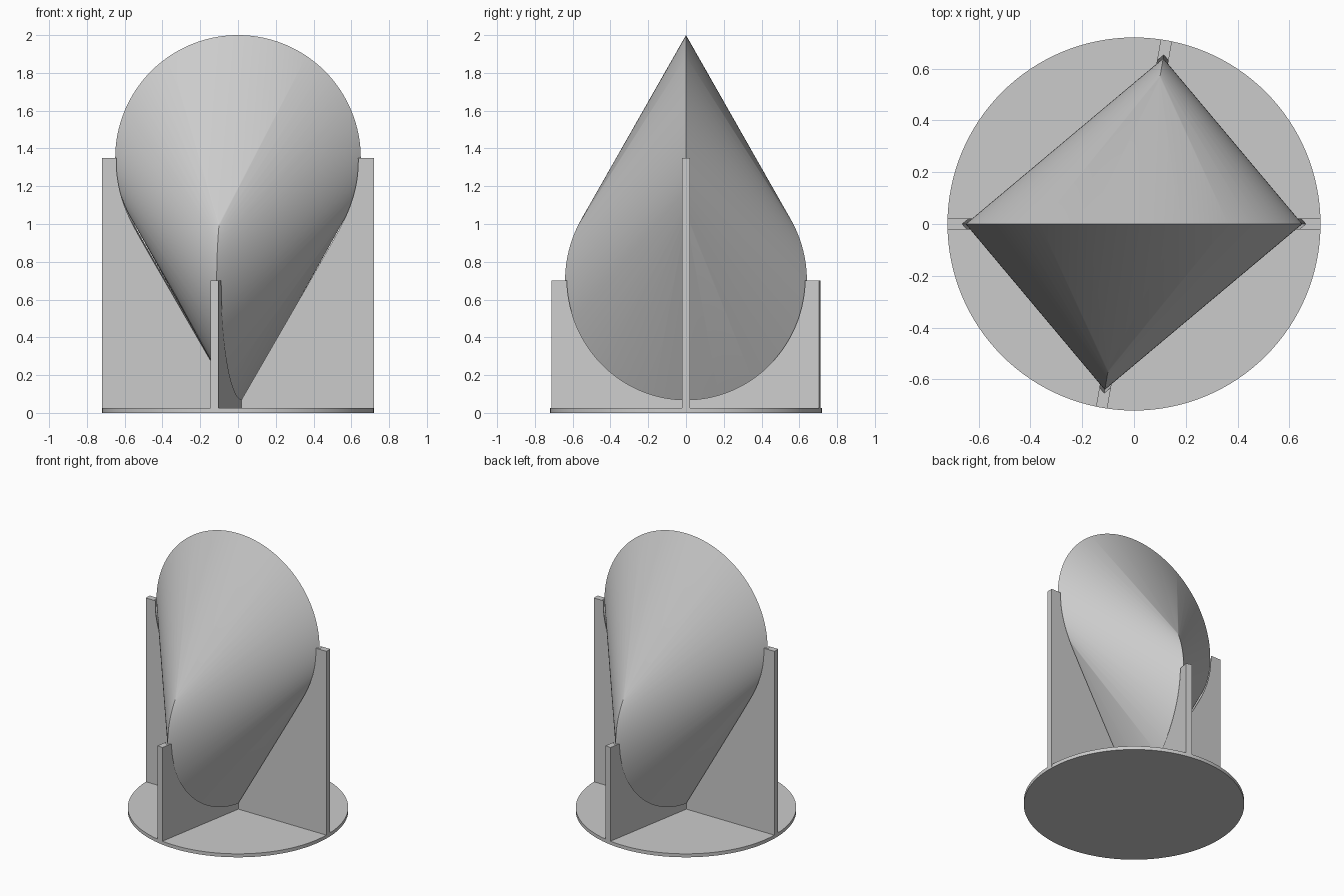
import bpy, bmesh
from math import sin, cos, pi, radians
from mathutils import Vector, Matrix

if "Cube" in bpy.data.objects:
    bpy.data.objects.remove(bpy.data.objects["Cube"])

RADIUS = 0.65                      # both generating circles
MIDDLE = 1.025                     # height of the solid's centre
TWIST = radians(80)                # angle between the two circle planes
BASE_R, BASE_H, PLATE_T = 0.72, 0.025, 0.044

grey = bpy.data.materials.new("light grey")
grey.use_nodes = True
colour = (0.6, 0.6, 0.6, 1)
grey.diffuse_color = colour
grey.node_tree.nodes["Principled BSDF"].inputs["Base Color"].default_value = colour


def make_object(name, bm):
    bmesh.ops.recalc_face_normals(bm, faces=bm.faces)
    mesh = bpy.data.meshes.new(name)
    bm.to_mesh(mesh)
    bm.free()
    mesh.materials.append(grey)
    obj = bpy.data.objects.new(name, mesh)
    bpy.context.collection.objects.link(obj)
    return obj


def smooth(obj):
    bpy.ops.object.select_all(action='DESELECT')
    obj.select_set(True)
    bpy.context.view_layer.objects.active = obj
    bpy.ops.object.shade_smooth_by_angle(angle=radians(30))


def rolling_solid(name, scale=1.0, count=180):
    """Convex hull of two crossing circles, each through the other's centre."""
    bm = bmesh.new()
    for angle, offset in ((0, RADIUS / 2), (TWIST, -RADIUS / 2)):
        for i in range(count):
            a = 2 * pi * i / count
            r = RADIUS * cos(a)
            p = Vector((r * cos(angle), r * sin(angle), offset + RADIUS * sin(a)))
            bm.verts.new(p * scale + Vector((0, 0, MIDDLE)))
    bmesh.ops.convex_hull(bm, input=bm.verts)
    loose = [v for v in bm.verts if not v.link_faces]
    bmesh.ops.delete(bm, geom=loose, context='VERTS')
    return make_object(name, bm)


def support(name, angle, top, cutter):
    """Upright plate through the axis, hollowed to cradle the solid."""
    bm = bmesh.new()
    low = BASE_H / 2
    place = (Matrix.Rotation(angle, 4, 'Z')
             @ Matrix.Translation((0, 0, (top + low) / 2))
             @ Matrix.Diagonal((2 * BASE_R, PLATE_T, top - low, 1)))
    bmesh.ops.create_cube(bm, size=1, matrix=place)
    obj = make_object(name, bm)
    cut = obj.modifiers.new("cradle", 'BOOLEAN')
    cut.operation, cut.solver, cut.object = 'DIFFERENCE', 'EXACT', cutter
    bpy.context.view_layer.update()
    graph = bpy.context.evaluated_depsgraph_get()
    result = bpy.data.meshes.new_from_object(obj.evaluated_get(graph))
    obj.modifiers.clear()
    obj.data = result
    smooth(obj)


# Round base
bm = bmesh.new()
bmesh.ops.create_cone(bm, cap_ends=True, segments=128, radius1=BASE_R, radius2=BASE_R,
                      depth=BASE_H, matrix=Matrix.Translation((0, 0, BASE_H / 2)))
smooth(make_object("round_base", bm))

# Rolling solid resting in the stand
smooth(rolling_solid("rolling_solid"))

# Stand plates, cut with a little clearance
cutter = rolling_solid("clearance_cutter", 1.02)
cutter.hide_render = True
support("tall_support", 0, RADIUS / 2 + MIDDLE, cutter)
support("short_support", TWIST, MIDDLE - RADIUS / 2, cutter)
bpy.data.objects.remove(cutter)
